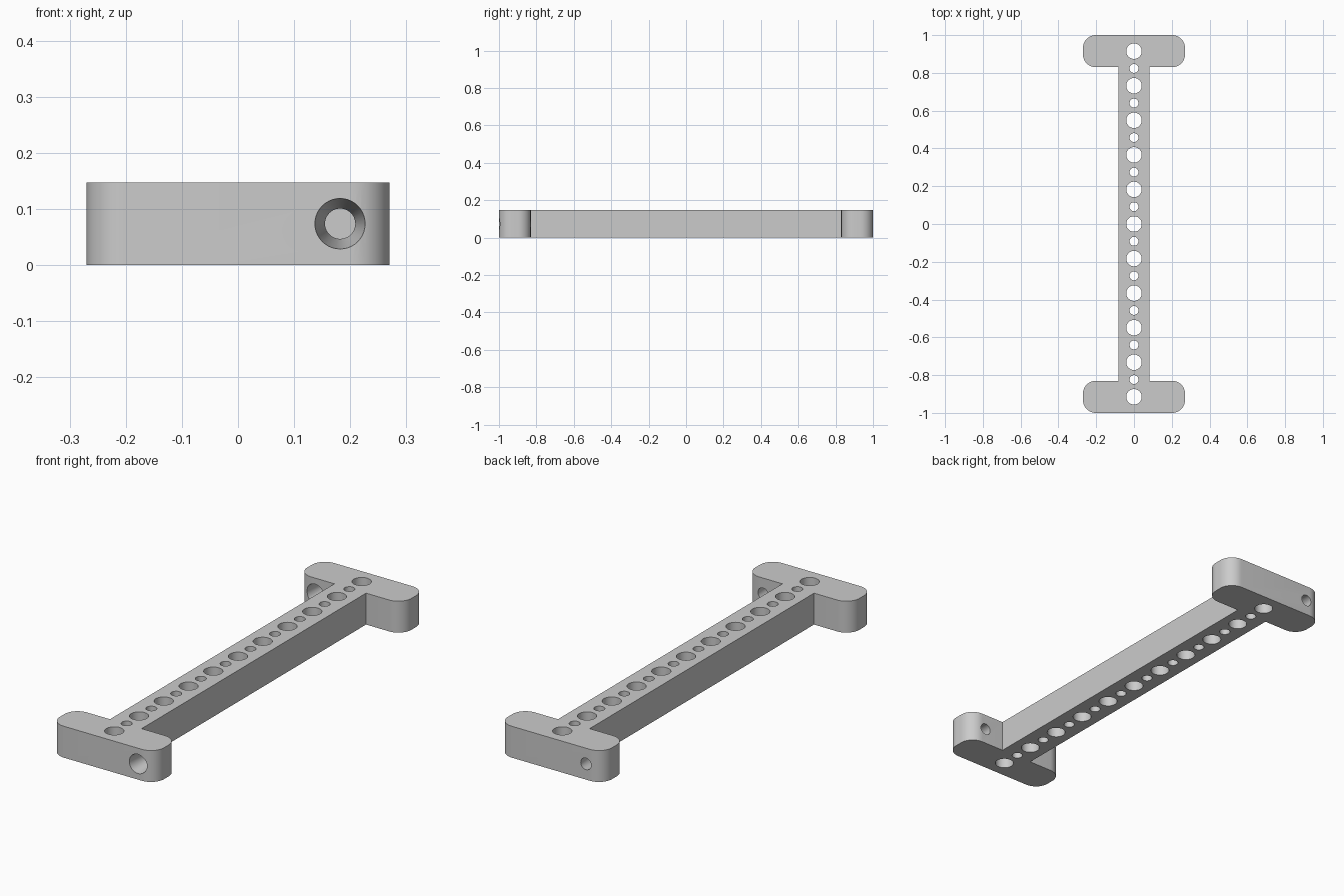
import bpy, bmesh, math
from mathutils import Matrix

if "Cube" in bpy.data.objects:
    bpy.data.objects.remove(bpy.data.objects["Cube"])

H = 0.147          # thickness
BAR_X = 0.27       # half width of the end bars
STEM_X = 0.082     # half width of the stem
Y0, Y1 = 0.83, 1.0  # end bar inner and outer faces
R = 0.068          # corner rounding
PITCH = 0.183      # spacing of the large holes


def arc(cx, cy, start, steps=12):
    return [(cx + R * math.cos(math.radians(start + 90 * i / steps)),
             cy + R * math.sin(math.radians(start + 90 * i / steps)))
            for i in range(steps + 1)]


# I-shaped outline: one quarter, mirrored around
quarter = [(STEM_X, Y0)] + arc(BAR_X - R, Y0 + R, -90) + arc(BAR_X - R, Y1 - R, 0)
half = quarter + [(-x, y) for x, y in reversed(quarter)]
outline = half + [(-x, -y) for x, y in half]

bm = bmesh.new()
face = bm.faces.new([bm.verts.new((x, y, 0)) for x, y in outline])
ext = bmesh.ops.extrude_face_region(bm, geom=[face])
bmesh.ops.translate(bm, vec=(0, 0, H),
                    verts=[g for g in ext["geom"] if isinstance(g, bmesh.types.BMVert)])
bmesh.ops.recalc_face_normals(bm, faces=bm.faces[:])
mesh = bpy.data.meshes.new("perforated_bracket")
bm.to_mesh(mesh)
bm.free()
bracket = bpy.data.objects.new("perforated_bracket", mesh)
bpy.context.collection.objects.link(bracket)

# Cutters: alternating large and small holes down the stem
bm = bmesh.new()
for i in range(-10, 11):
    r = 0.041 if i % 2 == 0 else 0.0235
    bmesh.ops.create_cone(bm, cap_ends=True, segments=40, radius1=r, radius2=r, depth=0.4,
                          matrix=Matrix.Translation((0, i * PITCH / 2, H / 2)))

# Tapered screw holes through the end bars, wide side facing the front
over = 0.01
slope = (0.045 - 0.027) / (Y1 - Y0)
for x, y in ((0.182, -(Y0 + Y1) / 2), (-0.182, (Y0 + Y1) / 2)):
    bmesh.ops.create_cone(bm, cap_ends=True, segments=40,
                          radius1=0.045 + slope * over, radius2=0.027 - slope * over,
                          depth=Y1 - Y0 + 2 * over,
                          matrix=Matrix.Translation((x, y, 0.0735))
                          @ Matrix.Rotation(-math.pi / 2, 4, 'X'))
cut_mesh = bpy.data.meshes.new("hole_cutter")
bm.to_mesh(cut_mesh)
bm.free()
cutter = bpy.data.objects.new("hole_cutter", cut_mesh)
cutter.hide_render = True
bpy.context.collection.objects.link(cutter)

# Cut the holes, then drop the cutter
mod = bracket.modifiers.new("holes", 'BOOLEAN')
mod.operation = 'DIFFERENCE'
mod.solver = 'EXACT'
mod.object = cutter
bpy.context.view_layer.objects.active = bracket
bracket.select_set(True)
bpy.ops.object.modifier_apply(modifier=mod.name)
bpy.data.objects.remove(cutter)
bpy.ops.object.shade_smooth_by_angle(angle=math.radians(30))

# Plain grey
grey = bpy.data.materials.new("light_grey")
grey.diffuse_color = (0.6, 0.6, 0.6, 1)
grey.use_nodes = True
grey.node_tree.nodes["Principled BSDF"].inputs["Base Color"].default_value = grey.diffuse_color
bracket.data.materials.clear()
bracket.data.materials.append(grey)
